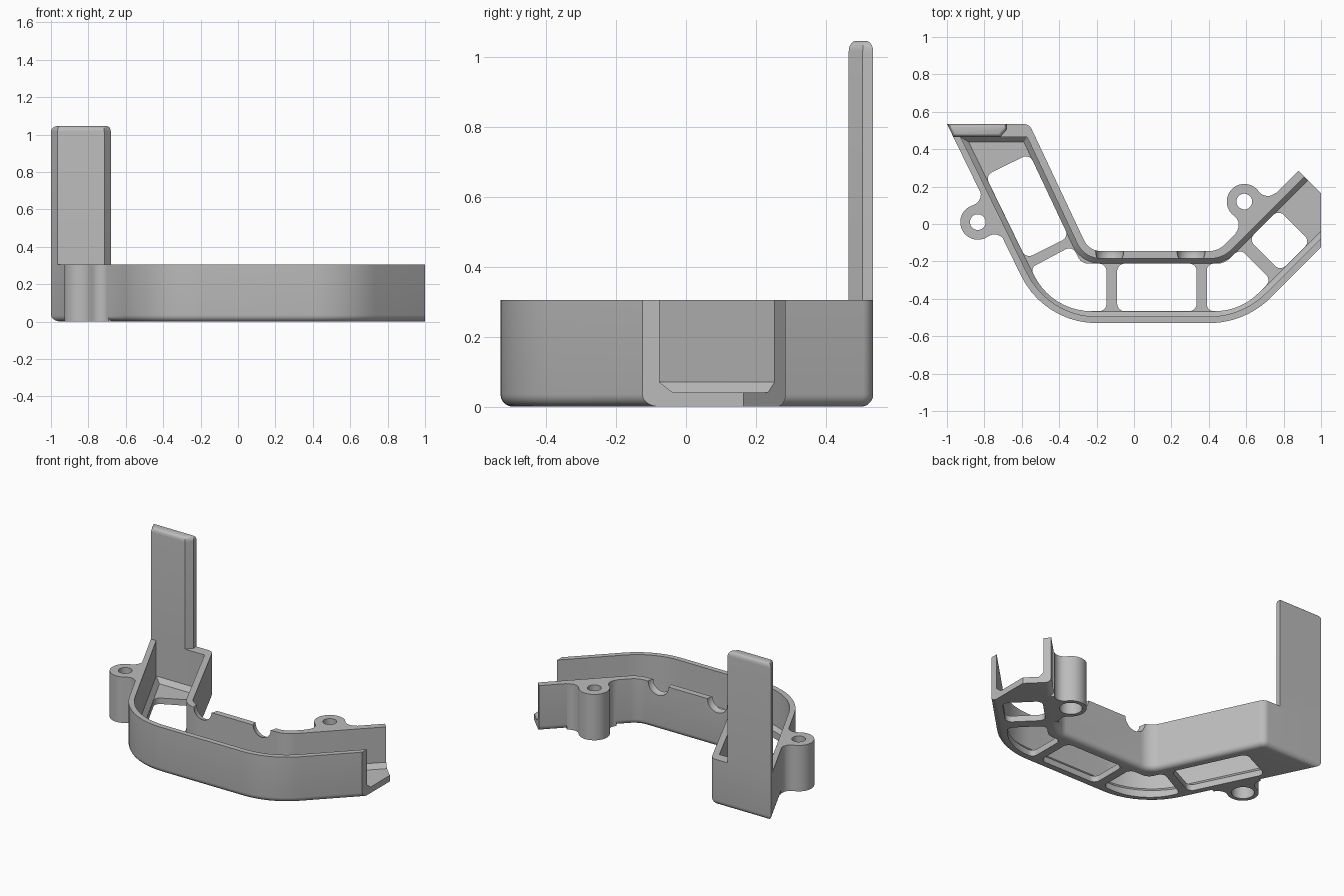
import bpy, bmesh, math
from mathutils import Vector

cube = bpy.data.objects.get("Cube")
if cube:
    bpy.data.objects.remove(cube, do_unlink=True)

grey = bpy.data.materials.new("plain grey")
grey.use_nodes = True
grey.diffuse_color = (0.5, 0.5, 0.5, 1)
grey.node_tree.nodes["Principled BSDF"].inputs["Base Color"].default_value = (0.5, 0.5, 0.5, 1)


def inset(corners, dists):
    """Move each edge of a counter-clockwise outline inwards; corners are (x, y, radius)."""
    n = len(corners)
    pts = [Vector(c[:2]) for c in corners]
    dirs = [(pts[(i + 1) % n] - pts[i]).normalized() for i in range(n)]
    out = []
    for i in range(n):
        u, v = dirs[i - 1], dirs[i]
        cross = u.x * v.y - u.y * v.x
        a = pts[i] + Vector((-u.y, u.x)) * dists[i - 1]
        b = pts[i] + Vector((-v.y, v.x)) * dists[i]
        w = b - a
        p = a + u * ((w.x * v.y - w.y * v.x) / cross)
        r = corners[i][2]
        if r:
            change = (dists[i - 1] + dists[i]) / 2
            r = max(0.004, r - math.copysign(change, cross * change) * abs(1))
        out.append((p.x, p.y, r))
    return out


def rounded(corners, steps=10):
    """Replace each corner that has a radius with an arc."""
    pts, n = [], len(corners)
    for i, (x, y, r) in enumerate(corners):
        p = Vector((x, y))
        if not r:
            pts.append(p)
            continue
        u = (Vector(corners[i - 1][:2]) - p).normalized()
        v = (Vector(corners[(i + 1) % n][:2]) - p).normalized()
        half = u.angle(v) / 2
        centre = p + (u + v).normalized() * r / math.sin(half)
        start = p + u * r / math.tan(half) - centre
        end = p + v * r / math.tan(half) - centre
        sweep = math.atan2(start.x * end.y - start.y * end.x, start.dot(end))
        base = math.atan2(start.y, start.x)
        for k in range(steps + 1):
            a = base + sweep * k / steps
            pts.append(centre + Vector((math.cos(a), math.sin(a))) * r)
    return pts


def loft(name, layers):
    """Solid through a stack of (z, points) outlines."""
    bm = bmesh.new()
    rings = [[bm.verts.new((p[0], p[1], z)) for p in pts] for z, pts in layers]
    n = len(rings[0])
    for low, high in zip(rings, rings[1:]):
        for i in range(n):
            j = (i + 1) % n
            bm.faces.new((low[i], low[j], high[j], high[i]))
    bm.faces.new(rings[0][::-1])
    bm.faces.new(rings[-1])
    bmesh.ops.recalc_face_normals(bm, faces=bm.faces)
    mesh = bpy.data.meshes.new(name)
    bm.to_mesh(mesh)
    bm.free()
    mesh.materials.append(grey)
    obj = bpy.data.objects.new(name, mesh)
    bpy.context.collection.objects.link(obj)
    return obj


def activate(obj):
    bpy.ops.object.select_all(action="DESELECT")
    obj.select_set(True)
    bpy.context.view_layer.objects.active = obj


def combine(target, other, operation):
    other.hide_render = True
    activate(target)
    mod = target.modifiers.new("combine", "BOOLEAN")
    mod.operation, mod.solver, mod.object = operation, "EXACT", other
    bpy.ops.object.modifier_apply(modifier=mod.name)
    bpy.data.objects.remove(other, do_unlink=True)


def circle(x, y, r, n=40):
    return [(x + r * math.cos(math.tau * k / n), y + r * math.sin(math.tau * k / n)) for k in range(n)]


HEIGHT = 0.305

# Bent channel: outline with a rounded lower edge, open at the right end
outline = [(-0.48, -0.53, 0.45), (0.595, -0.53, 0.47), (1, -0.125, 0), (1, 0.165, 0),
           (0.88, 0.285, 0), (0.45, -0.145, 0.12), (-0.24, -0.145, 0.1),
           (-0.56, 0.535, 0.05), (-1, 0.535, 0)]
open_end = (2, 3)
layers = []
for k in range(6):
    a = math.pi / 2 * k / 5
    d = 0.035 * (1 - math.sin(a))
    dists = [0 if i in open_end else d for i in range(len(outline))]
    layers.append((0.035 * (1 - math.cos(a)), rounded(inset(outline, dists))))
layers.append((HEIGHT, rounded(outline)))
channel = loft("channel_body", layers)


# Screw bosses, blended into the wall with concave fillets
def boss_outline(centre, along, h=0.085, r=0.094, f=0.06):
    along = Vector(along).normalized()
    out = Vector((-along.y, along.x))
    s = math.sqrt((r + f) ** 2 - (h - f) ** 2)
    tilt = math.atan2(f - h, s)
    local = [(s, -0.045)]
    for k in range(9):
        a = -math.pi / 2 + (tilt - math.pi / 2) * k / 8
        local.append((s + f * math.cos(a), f + f * math.sin(a)))
    for k in range(1, 15):
        a = tilt + (math.pi / 2 - tilt) * k / 14
        local.append((r * math.cos(a), h + r * math.sin(a)))
    local += [(-u, v) for u, v in local[-2::-1]]
    return [Vector(centre) + along * u + out * (v - h) for u, v in local]


bosses = [((-0.835, 0.01), (0.438, -0.899)), ((0.59, 0.12), (1, 1))]
bosses[0] = (bosses[0][0], (-bosses[0][1][0], -bosses[0][1][1]))
for centre, along in bosses:
    combine(channel, loft("boss", [(0, boss_outline(centre, along)),
                                   (HEIGHT, boss_outline(centre, along))]), "UNION")

# Cavity with a sloped lower edge
walls = [0.035, 0.035, -0.1, -0.1, 0.045, 0.04, 0.04, 0.07, 0.035]
floor = rounded(inset(outline, [w + 0.027 for w in walls]))
inside = rounded(inset(outline, walls))
combine(channel, loft("cavity", [(0.04, floor), (0.07, inside), (0.5, inside)]), "DIFFERENCE")

# Floor windows between the cross struts
r = 0.04
windows = [
    [(-0.578, -0.185, r), (-0.349, -0.07, r), (-0.559, 0.375, r), (-0.795, 0.26, r)],
    [(-0.44, -0.466, 0.34), (-0.147, -0.466, r), (-0.147, -0.212, r), (-0.283, -0.212, 0.06),
     (-0.328, -0.115, r), (-0.553, -0.235, 0.03)],
    [(-0.09, -0.466, r), (0.335, -0.466, r), (0.335, -0.212, r), (-0.09, -0.212, r)],
    [(0.39, -0.466, 0.035), (0.569, -0.466, 0.33), (0.735, -0.30, r), (0.566, -0.131, r),
     (0.485, -0.212, 0.1), (0.39, -0.212, 0.035)],
    [(0.7825, -0.2525, r), (0.9425, -0.0925, r), (0.7735, 0.0765, r), (0.6135, -0.0835, r)],
]
for w in windows:
    combine(channel, loft("window", [(-0.1, rounded(w)), (0.06, rounded(w))]), "DIFFERENCE")

# Screw holes, wider from below
for (x, y), _ in bosses:
    combine(channel, loft("bore", [(-0.1, circle(x, y, 0.042)), (0.5, circle(x, y, 0.042))]), "DIFFERENCE")
    combine(channel, loft("counterbore", [(-0.1, circle(x, y, 0.068)), (0.2, circle(x, y, 0.068))]),
            "DIFFERENCE")

# Scooped notches in the top of the back wall
for x in (-0.13, 0.305):
    bpy.ops.mesh.primitive_uv_sphere_add(segments=32, ring_count=16, radius=0.075,
                                         location=(x, -0.147, HEIGHT))
    scoop = bpy.context.object
    scoop.data.materials.append(grey)
    combine(channel, scoop, "DIFFERENCE")

# Upright post with a rounded top
post = [(-1, 0.535, 0), (-0.965, 0.465, 0), (-0.715, 0.465, 0), (-0.68, 0.505, 0), (-0.68, 0.535, 0)]
layers = [(HEIGHT, rounded(post))]
for k in range(6):
    a = math.pi / 2 * k / 5
    layers.append((1.015 + 0.03 * math.sin(a), rounded(inset(post, [0.02 * (1 - math.cos(a))] * 5))))
upright = loft("upright_post", layers)

for obj in (channel, upright):
    activate(obj)
    bpy.ops.object.shade_smooth_by_angle(angle=math.radians(30))
